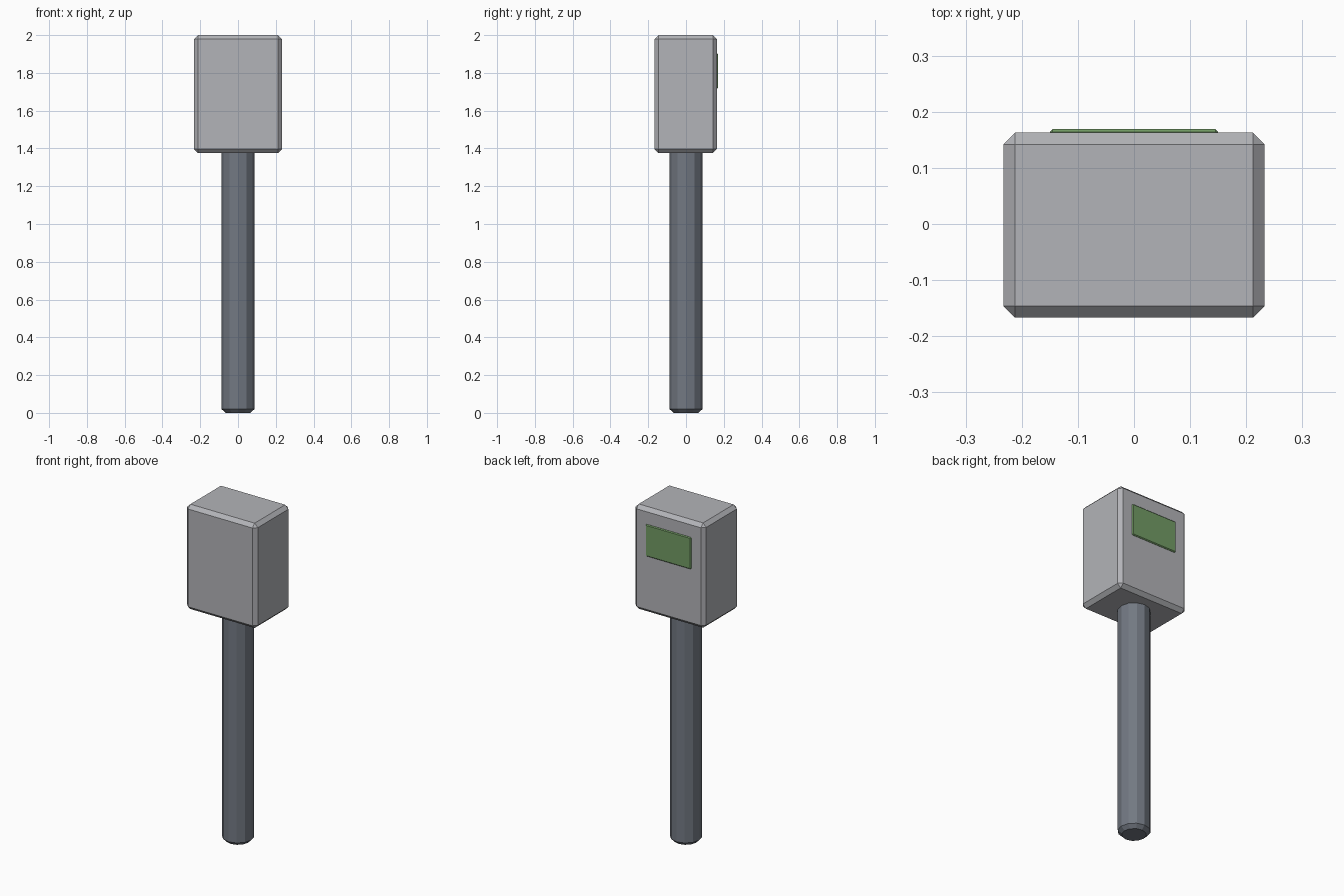
import bpy
import bmesh
from mathutils import Vector

cube = bpy.data.objects.get("Cube")
if cube:
    bpy.data.objects.remove(cube, do_unlink=True)


def material(name, rgb):
    mat = bpy.data.materials.new(name)
    mat.use_nodes = True
    mat.diffuse_color = (*rgb, 1)
    mat.node_tree.nodes["Principled BSDF"].inputs["Base Color"].default_value = (*rgb, 1)
    return mat


def add_object(name, bm, mat):
    mesh = bpy.data.meshes.new(name)
    bm.to_mesh(mesh)
    bm.free()
    mesh.materials.append(mat)
    obj = bpy.data.objects.new(name, mesh)
    bpy.context.collection.objects.link(obj)
    return obj


def chamfer(bm, edges, width):
    bmesh.ops.bevel(bm, geom=edges, offset=width, segments=1,
                    affect='EDGES', profile=0.5)


def chamfered_box(name, low, high, width, mat):
    low, high = Vector(low), Vector(high)
    bm = bmesh.new()
    bmesh.ops.create_cube(bm, size=1)
    bmesh.ops.scale(bm, vec=high - low, verts=bm.verts)
    bmesh.ops.translate(bm, vec=(low + high) / 2, verts=bm.verts)
    chamfer(bm, bm.edges[:], width)
    return add_object(name, bm, mat)


light_grey = material("light grey", (0.45, 0.455, 0.48))
slate_grey = material("slate grey", (0.17, 0.19, 0.225))
green = material("screen green", (0.17, 0.33, 0.13))

# Housing with chamfered edges
chamfered_box("housing", (-0.233, -0.167, 1.375), (0.233, 0.163, 2.0), 0.021, light_grey)

# Display panel on the back of the housing
chamfered_box("display_panel", (-0.15, 0.155, 1.715), (0.15, 0.169, 1.905), 0.005, green)

# Post with chamfered rims
bm = bmesh.new()
post_height = 1.39
bmesh.ops.create_cone(bm, cap_ends=True, segments=12, radius1=0.088,
                      radius2=0.088, depth=post_height)
bmesh.ops.translate(bm, vec=(0, 0, post_height / 2), verts=bm.verts)
chamfer(bm, [e for e in bm.edges if all(v.co.z < 0.01 for v in e.verts)], 0.021)
add_object("post", bm, slate_grey)
